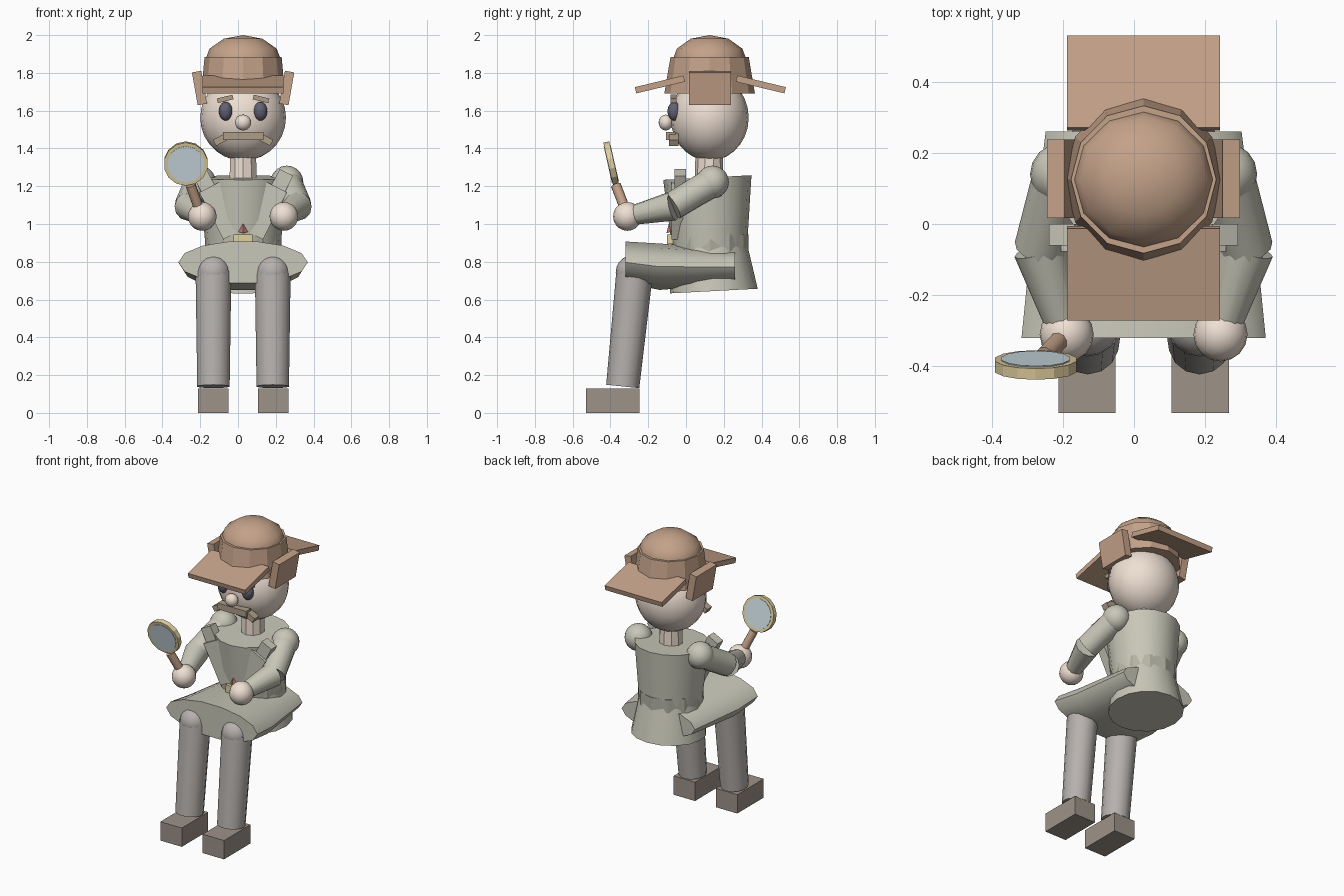
import bpy, bmesh
from math import sin, cos, pi, radians
from mathutils import Vector, Matrix

if "Cube" in bpy.data.objects:
    bpy.data.objects.remove(bpy.data.objects["Cube"])

CX = 0.027  # body centre line


def mat(name, *rgb):
    m = bpy.data.materials.new(name)
    m.diffuse_color = (*rgb, 1)
    m.use_nodes = True
    m.node_tree.nodes["Principled BSDF"].inputs["Base Color"].default_value = m.diffuse_color
    return m


HAT = mat("hat_brown", 0.55, 0.36, 0.25)
SKIN = mat("skin", 0.86, 0.74, 0.65)
COAT = mat("coat_green_grey", 0.58, 0.57, 0.48)
BELT = mat("belt_cloth", 0.46, 0.45, 0.37)
CLOTH = mat("trouser_grey", 0.47, 0.44, 0.42)
SHOE = mat("shoe_brown", 0.34, 0.29, 0.25)
HAIR = mat("hair", 0.42, 0.34, 0.25)
DARK = mat("eye_dark", 0.12, 0.12, 0.17)
GOLD = mat("brass", 0.75, 0.63, 0.35)
GLASS = mat("glass", 0.62, 0.73, 0.78)
RED = mat("tie_red", 0.5, 0.2, 0.17)


def finish(name, bm, m, smooth=False):
    bmesh.ops.recalc_face_normals(bm, faces=bm.faces)
    me = bpy.data.meshes.new(name)
    bm.to_mesh(me)
    bm.free()
    ob = bpy.data.objects.new(name, me)
    bpy.context.collection.objects.link(ob)
    me.materials.append(m)
    if smooth:
        bpy.ops.object.select_all(action='DESELECT')
        ob.select_set(True)
        bpy.context.view_layer.objects.active = ob
        bpy.ops.object.shade_smooth_by_angle(angle=radians(50))
    return ob


def ball(name, c, r, m, seg=16, rings=10):
    """Ellipsoid; x of c is measured from the centre line."""
    bm = bmesh.new()
    r = r if isinstance(r, tuple) else (r, r, r)
    bmesh.ops.create_uvsphere(bm, u_segments=seg, v_segments=rings, radius=1,
                              matrix=Matrix.Translation((c[0] + CX, c[1], c[2])) @ Matrix.Diagonal((*r, 1)))
    return finish(name, bm, m, True)


def box(name, c, size, m, axis='X', deg=0):
    bm = bmesh.new()
    bmesh.ops.create_cube(bm, size=1, matrix=Matrix.Translation((c[0] + CX, c[1], c[2]))
                          @ Matrix.Rotation(radians(deg), 4, axis) @ Matrix.Diagonal((*size, 1)))
    return finish(name, bm, m)


def tube(name, a, b, r1, r2, m, seg=12, smooth=True):
    """Tapered cylinder from point a to point b."""
    a, b = Vector(a), Vector(b)
    d = b - a
    M = Matrix.Translation((a + b) / 2 + Vector((CX, 0, 0))) @ d.to_track_quat('Z', 'Y').to_matrix().to_4x4()
    bm = bmesh.new()
    bmesh.ops.create_cone(bm, cap_ends=True, segments=seg, radius1=r1, radius2=r2, depth=d.length, matrix=M)
    return finish(name, bm, m, smooth)


def loft(name, rings, m, seg=12, smooth=True):
    """Skin through ellipses given as (y, z, half width, half depth, tilt about x)."""
    bm = bmesh.new()
    loops = []
    for y, z, rx, ry, tilt in rings:
        R = Matrix.Rotation(radians(tilt), 3, 'X')
        loops.append([bm.verts.new(R @ Vector((rx * cos(2 * pi * i / seg), ry * sin(2 * pi * i / seg), 0))
                                   + Vector((CX, y, z))) for i in range(seg)])
    for p, q in zip(loops, loops[1:]):
        for i in range(seg):
            j = (i + 1) % seg
            bm.faces.new((p[i], p[j], q[j], q[i]))
    bm.faces.new(loops[0])
    bm.faces.new(loops[-1])
    return finish(name, bm, m, smooth)


# head and face
ball("head", (0, 0.125, 1.563), (0.227, 0.207, 0.228), SKIN, 20, 14)
tube("neck", (0, 0.122, 1.2), (0, 0.122, 1.38), 0.076, 0.072, SKIN, 10, False)
ball("nose", (0, -0.107, 1.537), (0.043, 0.038, 0.042), SKIN)
box("moustache", (0, -0.08, 1.467), (0.215, 0.05, 0.042), HAIR)

# hat: crown, band, front and back brims
ball("hat_crown", (0, 0.125, 1.857), (0.205, 0.2, 0.143), HAT, 12, 6)
loft("hat_band", [(0.125, 1.69, 0.222, 0.24, 0), (0.125, 1.885, 0.204, 0.207, 0)], HAT, 12, False)
box("front_brim", (0, -0.138, 1.739), (0.43, 0.265, 0.034), HAT, 'X', 13.5)
box("back_brim", (0, 0.396, 1.739), (0.43, 0.265, 0.034), HAT, 'X', -13.5)

# coat body, skirt, belt and lap
loft("torso", [(0.125, 0.86, 0.197, 0.197, 0), (0.113, 1.246, 0.232, 0.234, 3)], COAT, 16)
loft("coat_skirt", [(0.147, 0.645, 0.235, 0.233, 3), (0.127, 0.88, 0.198, 0.2, 0)], COAT, 16)
loft("belt", [(0.127, 0.855, 0.202, 0.205, 0), (0.127, 0.945, 0.202, 0.205, 0)], BELT, 12, False)
loft("lap", [(-0.32, 0.797, 0.343, 0.113, 90), (-0.14, 0.774, 0.325, 0.126, 90),
             (0.26, 0.773, 0.275, 0.094, 90)], COAT, 14)
box("buckle", (0, -0.085, 0.92), (0.1, 0.03, 0.05), GOLD)
tube("tie", (0, -0.075, 0.96), (0, -0.088, 1.0), 0.03, 0.004, RED, 4, False)

for s, side in ((-1, "right"), (1, "left")):
    # eyes, brows, moustache tips, ear flaps
    ball(side + "_eye", (s * 0.092, -0.062, 1.597), (0.036, 0.036, 0.05), DARK)
    box(side + "_brow", (s * 0.095, -0.066, 1.662), (0.085, 0.03, 0.025), HAIR, 'Y', s * 14)
    box(side + "_moustache_tip", (s * 0.118, -0.064, 1.447), (0.075, 0.05, 0.036), HAIR, 'Y', s * 28)
    box(side + "_ear_flap", (s * 0.231, 0.127, 1.72), (0.05, 0.22, 0.176), HAT, 'Y', s * 10)
    # lapels
    box(side + "_lapel", (s * 0.115, -0.046, 1.07), (0.12, 0.062, 0.28), COAT, 'Y', s * 27)
    box(side + "_collar_notch", (s * 0.2, -0.03, 1.215), (0.08, 0.06, 0.13), COAT, 'Y', s * 27)
    # arm
    shoulder, elbow = (s * 0.232, 0.14, 1.222), (s * 0.288, -0.07, 1.095)
    hand = (s * 0.216, -0.31, 1.04)
    ball(side + "_shoulder", shoulder, 0.087, COAT)
    tube(side + "_upper_arm", shoulder, elbow, 0.078, 0.076, COAT)
    tube(side + "_forearm", elbow, hand, 0.078, 0.048, COAT)
    ball(side + "_hand", hand, 0.076, SKIN)
    # leg
    ball(side + "_knee", (s * 0.157, -0.282, 0.745), 0.09, CLOTH)
    tube(side + "_shin", (s * 0.157, -0.272, 0.745), (s * 0.157, -0.335, 0.14), 0.097, 0.088, CLOTH, 14)
    box(side + "_shoe", (s * 0.159, -0.389, 0.064), (0.161, 0.283, 0.128), SHOE)

# magnifying glass
c = Vector((-0.303, -0.396, 1.32))
axis = Vector((0, 0.975, 0.22)).normalized()
tube("glass_rim", c - axis * 0.016, c + axis * 0.016, 0.117, 0.117, GOLD, 14, False)
tube("glass_lens", c - axis * 0.019, c + axis * 0.019, 0.098, 0.098, GLASS, 14, False)
tube("glass_handle", (-0.225, -0.315, 1.06), (-0.278, -0.371, 1.205), 0.027, 0.027, HAT, 10)
